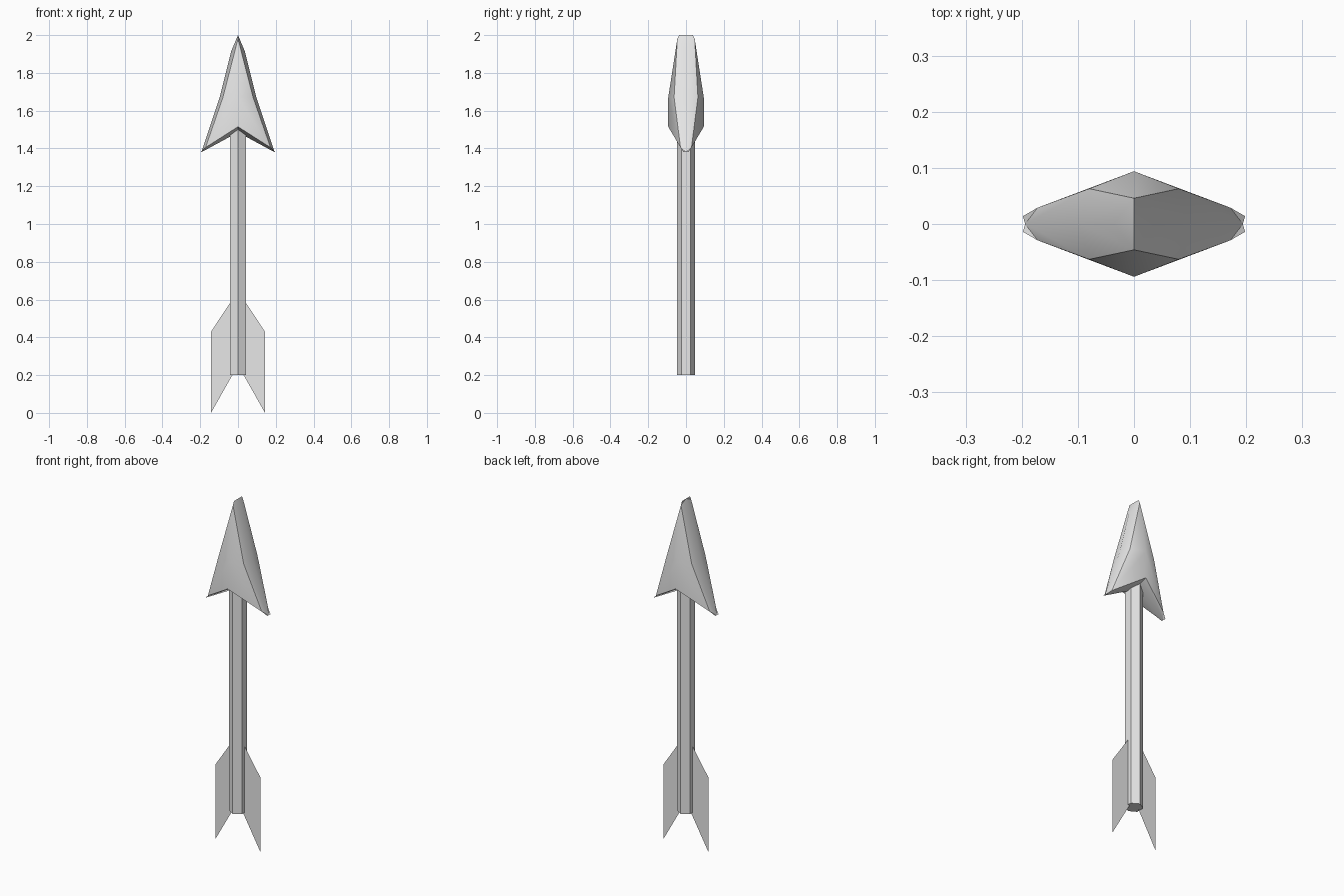
import bpy, bmesh, math

cube = bpy.data.objects.get("Cube")
if cube:
    bpy.data.objects.remove(cube)

# One plain grey for everything
grey = bpy.data.materials.new("light grey")
grey.use_nodes = True
colour = (0.8, 0.8, 0.8, 1)
grey.diffuse_color = colour
grey.node_tree.nodes["Principled BSDF"].inputs["Base Color"].default_value = colour


def finish(name, bm, smooth_angle=None):
    mesh = bpy.data.meshes.new(name)
    bm.to_mesh(mesh)
    bm.free()
    mesh.materials.append(grey)
    obj = bpy.data.objects.new(name, mesh)
    bpy.context.collection.objects.link(obj)
    if smooth_angle:
        bpy.ops.object.select_all(action='DESELECT')
        obj.select_set(True)
        bpy.context.view_layer.objects.active = obj
        bpy.ops.object.shade_smooth_by_angle(angle=math.radians(smooth_angle))
    return obj


# Arrowhead: one quarter, mirrored across x and y
points = {
    "tip_front": (0, -0.046, 1.98),
    "tip_top": (0, -0.036, 2.0),
    "tip_mid": (0, 0, 2.0),
    "ridge": (0, -0.094, 1.67),
    "ridge_base": (0, -0.094, 1.515),
    "edge": (0.08, -0.063, 1.67),
    "shoulder": (0.036, 0, 1.915),
    "side": (0.097, 0, 1.67),
    "barb_front": (0.172, -0.029, 1.405),
    "barb": (0.198, -0.014, 1.38),
    "barb_mid": (0.194, 0, 1.38),
    "under": (0, 0, 1.485),
}
faces = [
    "tip_front ridge edge",
    "ridge ridge_base barb_front edge",
    "tip_front edge side shoulder",
    "tip_front shoulder tip_mid tip_top",
    "edge barb_front barb_mid side",
    "barb_front barb barb_mid",
    "ridge_base under barb_mid barb_front",
    "barb_front barb_mid barb",
]
bm = bmesh.new()
verts = {key: bm.verts.new(co) for key, co in points.items()}
for face in faces[:-1]:
    bm.faces.new([verts[key] for key in face.split()])
for axis in 'XY':
    bmesh.ops.mirror(bm, geom=bm.verts[:] + bm.edges[:] + bm.faces[:],
                     axis=axis, merge_dist=0.0005)
bmesh.ops.remove_doubles(bm, verts=bm.verts, dist=0.0005)
bmesh.ops.recalc_face_normals(bm, faces=bm.faces)
finish("arrowhead", bm, 45)

# Hexagonal shaft with corners towards front and back
bm = bmesh.new()
bmesh.ops.create_cone(bm, cap_ends=True, segments=6, radius1=0.048,
                      radius2=0.048, depth=1.3)
corner = max(bm.verts, key=lambda v: v.co.y)
turn = math.pi / 2 - math.atan2(corner.co.y, corner.co.x)
for v in bm.verts:
    x, y = v.co.xy
    v.co.x = x * math.cos(turn) - y * math.sin(turn)
    v.co.y = x * math.sin(turn) + y * math.cos(turn)
    v.co.z += 0.85
finish("shaft", bm)

# Flat tail fins on both sides
outline = [(0.03, 0.2), (0.143, 0), (0.143, 0.43), (0.03, 0.6)]
for name, side in (("left_fin", 1), ("right_fin", -1)):
    bm = bmesh.new()
    bm.faces.new([bm.verts.new((side * x, 0, z)) for x, z in outline[::side]])
    finish(name, bm)
